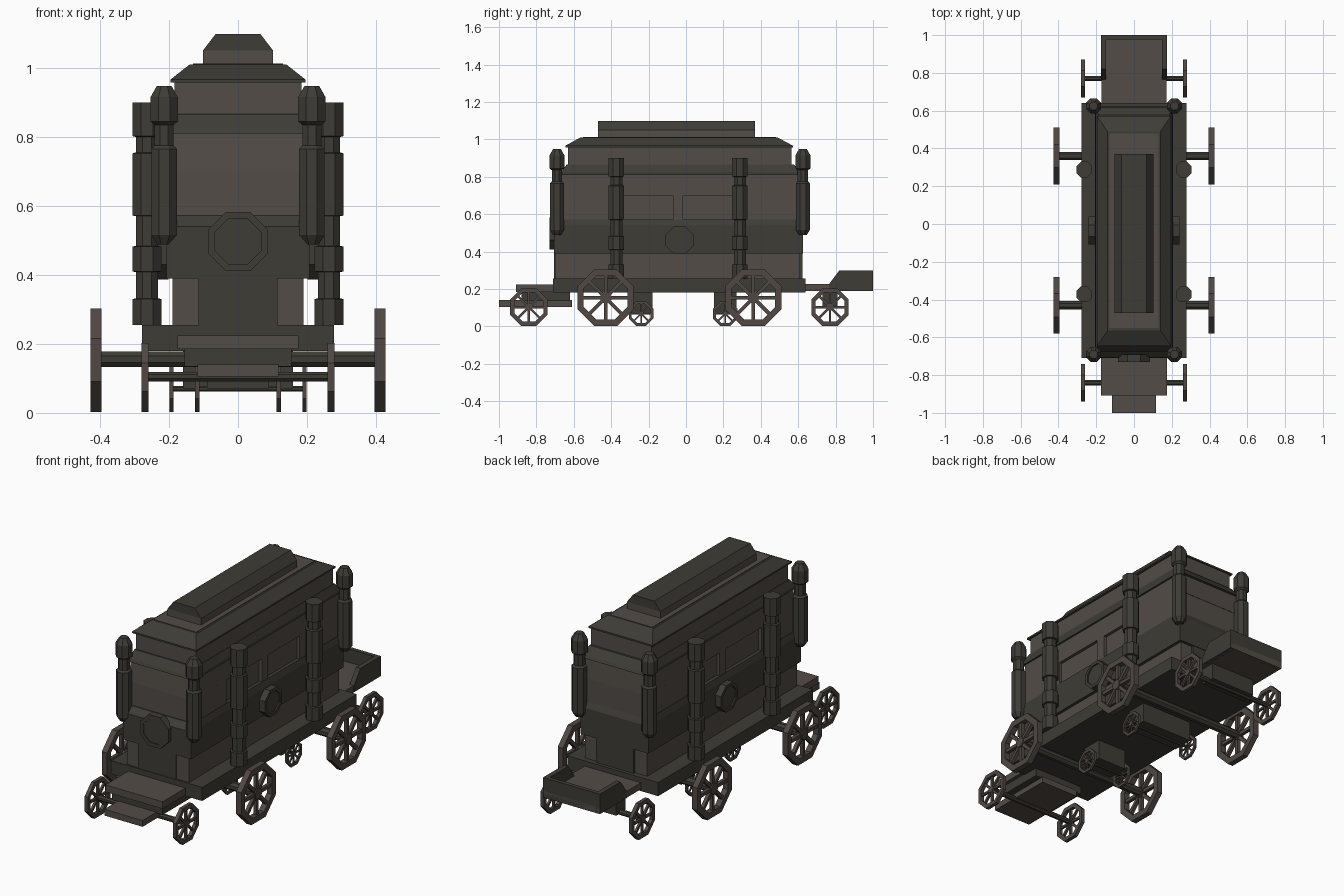
import bpy, bmesh, math
from mathutils import Matrix

if "Cube" in bpy.data.objects:
    bpy.data.objects.remove(bpy.data.objects["Cube"])


def material(name, rgb):
    m = bpy.data.materials.new(name)
    m.diffuse_color = (*rgb, 1)
    m.use_nodes = True
    m.node_tree.nodes["Principled BSDF"].inputs["Base Color"].default_value = m.diffuse_color
    return m


BROWN = material("worn_wood", (0.085, 0.072, 0.062))
DARK = material("dark_trim", (0.048, 0.045, 0.036))
RIM = material("wheel_wood", (0.08, 0.064, 0.056))


def finish(name, bm, mat):
    bmesh.ops.recalc_face_normals(bm, faces=bm.faces)
    me = bpy.data.meshes.new(name)
    bm.to_mesh(me)
    bm.free()
    me.materials.append(mat)
    ob = bpy.data.objects.new(name, me)
    bpy.context.collection.objects.link(ob)
    return ob


def loft(name, rings, mat):
    """Join rings of points with side faces and cap both ends."""
    bm = bmesh.new()
    vs = [[bm.verts.new(p) for p in r] for r in rings]
    n = len(vs[0])
    for a, b in zip(vs, vs[1:]):
        for i in range(n):
            bm.faces.new((a[i], a[(i + 1) % n], b[(i + 1) % n], b[i]))
    bm.faces.new(vs[0][::-1])
    bm.faces.new(vs[-1])
    return finish(name, bm, mat)


def tier(name, sections, mat):
    """Stacked rectangles: (half width, y min, y max, z)."""
    return loft(name, [[(-w, a, z), (w, a, z), (w, b, z), (-w, b, z)]
                       for w, a, b, z in sections], mat)


def box(name, x0, x1, y0, y1, z0, z1, mat):
    return loft(name, [[(x0, y0, z), (x1, y0, z), (x1, y1, z), (x0, y1, z)]
                       for z in (z0, z1)], mat)


def turned_post(name, x, y, profile, mat):
    """Eight-sided turned post from (radius, z) pairs."""
    angles = [math.radians(22.5 + 45 * i) for i in range(8)]
    return loft(name, [[(x + r * math.cos(t), y + r * math.sin(t), z) for t in angles]
                       for r, z in profile], mat)


def octagon_ring(bm, outer, inner, x0, x1):
    """Octagonal ring around the x axis, flat side up."""
    loops = []
    for r, x in ((outer, x0), (outer, x1), (inner, x1), (inner, x0)):
        loops.append([bm.verts.new((x, r * math.cos(math.radians(22.5 + 45 * i)),
                                    r * math.sin(math.radians(22.5 + 45 * i)))) for i in range(8)])
    for k in range(4):
        a, b = loops[k], loops[(k + 1) % 4]
        for i in range(8):
            j = (i + 1) % 8
            bm.faces.new((a[i], a[j], b[j], b[i]))


def disc(bm, r, x0, x1):
    m = (Matrix.Translation(((x0 + x1) / 2, 0, 0)) @ Matrix.Rotation(math.pi / 2, 4, 'Y')
         @ Matrix.Rotation(math.radians(22.5), 4, 'Z'))
    bmesh.ops.create_cone(bm, cap_ends=True, segments=8, radius1=r, radius2=r,
                          depth=abs(x1 - x0), matrix=m)


def wheel(name, x, y, r, width):
    R, h = r / math.cos(math.pi / 8), width / 2
    bm = bmesh.new()
    octagon_ring(bm, R, R * 0.78, -h, h)
    disc(bm, r * 0.2, -h, h)
    for i in range(4):
        m = Matrix.Rotation(math.radians(45 * i), 4, 'X') @ Matrix.Diagonal((width * 0.6, r * 0.13, r * 1.62, 1))
        bmesh.ops.create_cube(bm, size=1, matrix=m)
    ob = finish(name, bm, RIM)
    ob.location = (x, y, r + 0.003)


def medallion(name, loc, r, turn):
    for part, mat in (("rim", DARK), ("plate", DARK)):
        bm = bmesh.new()
        if part == "rim":
            octagon_ring(bm, r, r * 0.77, -0.02, 0.02)
        else:
            disc(bm, r * 0.79, -0.015, 0.012)
        ob = finish(f"{name}_{part}", bm, mat)
        ob.location = loc
        ob.rotation_euler = (0, 0, turn)


# Chassis and tapered carriage body
box("chassis", -0.278, 0.278, -0.71, 0.64, 0.18, 0.255, DARK)
tier("lower_body", [(0.19, -0.70, 0.61, 0.25), (0.19, -0.70, 0.61, 0.40)], BROWN)
box("end_door_panel", -0.115, 0.115, -0.707, 0.622, 0.25, 0.40, DARK)
tier("waist_band", [(0.207, -0.707, 0.625, 0.39), (0.207, -0.707, 0.625, 0.54),
                    (0.197, -0.675, 0.61, 0.572)], DARK)
box("window_core", -0.178, 0.178, -0.66, 0.60, 0.56, 0.71, BROWN)
for y0, y1 in ((-0.67, -0.38), (-0.07, -0.015), (0.26, 0.61)):
    box("window_frame", -0.195, 0.195, y0, y1, 0.56, 0.702, BROWN)
tier("upper_wall", [(0.195, -0.672, 0.612, 0.70), (0.193, -0.662, 0.605, 0.815)], BROWN)
tier("cornice", [(0.203, -0.675, 0.62, 0.81), (0.203, -0.668, 0.612, 0.825),
                 (0.187, -0.637, 0.577, 0.866)], DARK)
tier("clerestory_wall", [(0.184, -0.63, 0.565, 0.86), (0.184, -0.63, 0.565, 0.965)], BROWN)

# Roof and raised ridge
tier("roof", [(0.196, -0.645, 0.572, 0.957), (0.196, -0.645, 0.572, 0.966),
              (0.14, -0.565, 0.49, 1.01)], DARK)
box("roof_deck", -0.13, 0.13, -0.55, 0.48, 1.0, 1.013, BROWN)
box("ridge_base", -0.102, 0.102, -0.47, 0.37, 1.005, 1.05, BROWN)
loft("ridge_cap", [[(-0.102, y, 1.05), (0.102, y, 1.05), (0.065, y, 1.098), (-0.065, y, 1.098)]
                   for y in (-0.47, 0.37)], DARK)

# Medallions on the front and both sides
medallion("front_medallion", (0, -0.711, 0.497), 0.093, math.pi / 2)
for s in (-1, 1):
    medallion("side_medallion", (s * 0.222, -0.035, 0.46), 0.08, 0 if s > 0 else math.pi)

# Hanging corner posts and standing side columns
CORNER = [(0.022, 0.488), (0.04, 0.515), (0.04, 0.765), (0.03, 0.775), (0.03, 0.835),
          (0.043, 0.845), (0.043, 0.915), (0.023, 0.948)]
COLUMN = [(0.045, 0.255), (0.045, 0.33), (0.035, 0.332), (0.035, 0.408), (0.045, 0.41),
          (0.045, 0.482), (0.035, 0.484), (0.035, 0.57), (0.045, 0.572), (0.045, 0.752),
          (0.035, 0.755), (0.035, 0.80), (0.045, 0.802), (0.045, 0.90)]
for s in (-1, 1):
    for y in (-0.69, 0.625):
        turned_post("corner_post", s * 0.214, y, CORNER, DARK)
    for y in (-0.372, 0.288):
        turned_post("side_column", s * 0.264, y, COLUMN, DARK)

# Front steps
box("front_platform", -0.175, 0.175, -0.908, -0.70, 0.185, 0.224, BROWN)
box("front_platform_support", -0.155, 0.155, -0.88, -0.62, 0.135, 0.187, DARK)
box("front_step", -0.117, 0.117, -1.0, -0.61, 0.105, 0.14, BROWN)

# Rear platform with an open tray
box("rear_platform", -0.172, 0.172, 0.63, 1.0, 0.19, 0.226, BROWN)
for s in (-1, 1):
    loft("tray_side", [[(x, 0.765, 0.19), (x, 1.0, 0.19), (x, 1.0, 0.30), (x, 0.82, 0.30), (x, 0.765, 0.226)]
                       for x in (s * 0.147, s * 0.174)], DARK)
box("tray_back", -0.174, 0.174, 0.977, 1.0, 0.19, 0.30, DARK)

# Wheel pairs: name, y, half track, radius, width, axle thickness
for name, y, x, r, w, t in (("large", -0.43, 0.411, 0.15, 0.032, 0.045),
                            ("large", 0.36, 0.411, 0.15, 0.032, 0.045),
                            ("medium", -0.84, 0.27, 0.1, 0.02, 0.028),
                            ("medium", 0.77, 0.27, 0.1, 0.02, 0.028),
                            ("small", -0.24, 0.118, 0.065, 0.012, 0.016),
                            ("small", 0.21, 0.193, 0.065, 0.012, 0.016)):
    for s in (-1, 1):
        wheel(f"{name}_wheel", s * x, y, r, w)
    bm = bmesh.new()
    disc(bm, t * 0.54, -x, x)
    finish(f"{name}_axle", bm, DARK).location = (0, y, r + 0.005)

# Blocks carrying the axles
box("front_bogie_block", -0.09, 0.09, -0.30, -0.18, 0.07, 0.185, DARK)
box("rear_bogie_block", -0.16, 0.16, 0.15, 0.27, 0.07, 0.185, DARK)
box("rear_axle_block", -0.14, 0.14, 0.73, 0.81, 0.1, 0.195, DARK)
